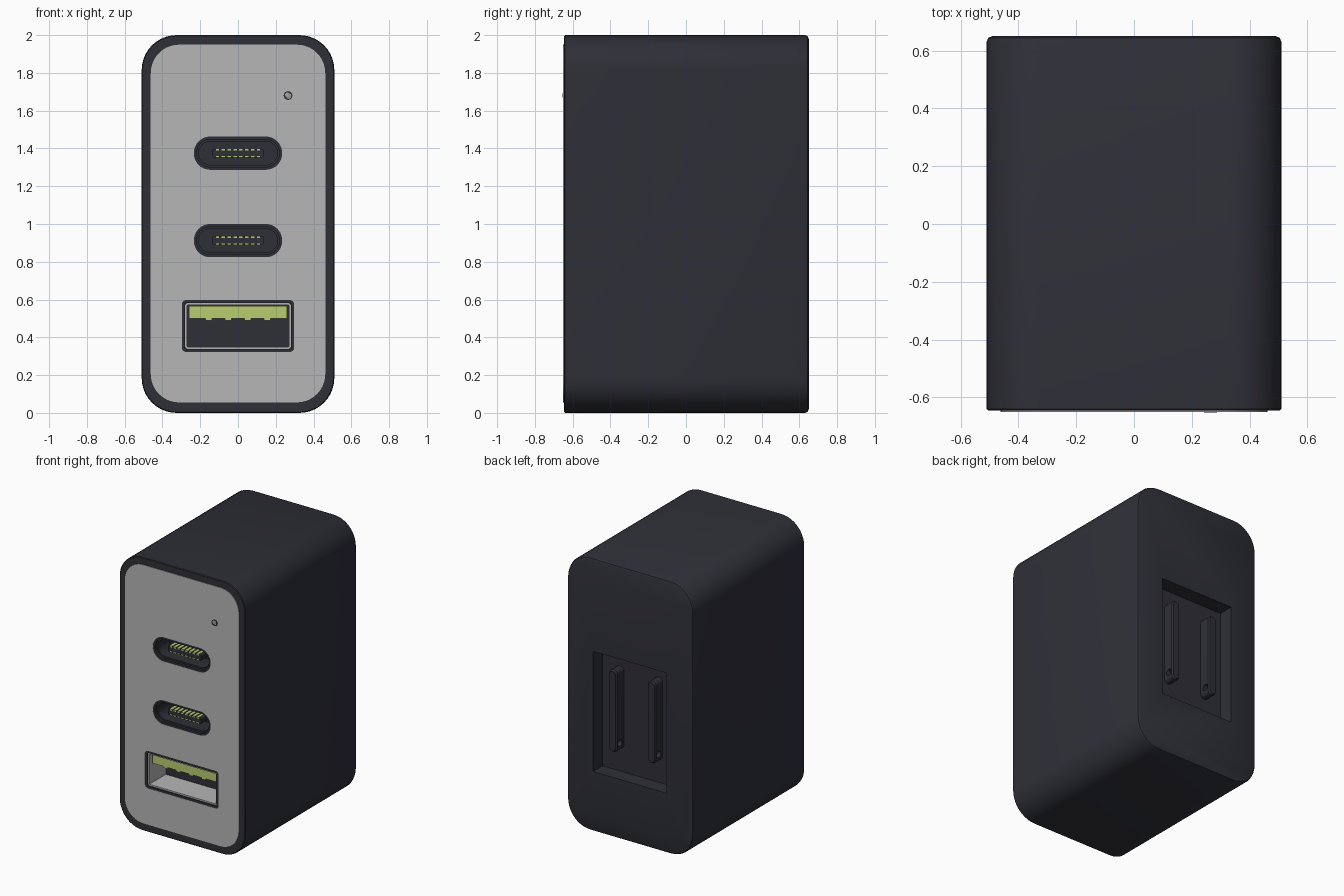
import bpy, bmesh, math

if "Cube" in bpy.data.objects:
    bpy.data.objects.remove(bpy.data.objects["Cube"])


def material(name, rgb):
    m = bpy.data.materials.new(name)
    m.diffuse_color = (*rgb, 1)
    m.use_nodes = True
    m.node_tree.nodes["Principled BSDF"].inputs["Base Color"].default_value = m.diffuse_color
    return m


DARK = material("dark plastic", (0.028, 0.029, 0.039))
GREY = material("grey face", (0.47, 0.47, 0.47))
GREEN = material("green contacts", (0.48, 0.61, 0.16))
LIGHT = material("indicator grey", (0.36, 0.36, 0.36))


def outline(cx, cz, hw, hh, r, seg=10):
    """Rounded rectangle in the xz plane."""
    pts = []
    for i, (sx, sz) in enumerate([(1, 1), (-1, 1), (-1, -1), (1, -1)]):
        for k in range(seg + 1):
            a = math.pi / 2 * (i + k / seg)
            pts.append((cx + sx * (hw - r) + r * math.cos(a),
                        cz + sz * (hh - r) + r * math.sin(a)))
    return pts


def finish(name, bm, mat):
    bmesh.ops.remove_doubles(bm, verts=bm.verts, dist=1e-5)
    bmesh.ops.recalc_face_normals(bm, faces=bm.faces)
    me = bpy.data.meshes.new(name)
    bm.to_mesh(me)
    bm.free()
    me.materials.append(mat)
    ob = bpy.data.objects.new(name, me)
    bpy.context.collection.objects.link(ob)
    return ob


def loft(name, cx, cz, sections, mat, closed=False):
    """Skin rounded rectangles (y, half width, half height, radius); closed makes a tube."""
    bm = bmesh.new()
    loops = [[bm.verts.new((x, y, z)) for x, z in outline(cx, cz, hw, hh, r)]
             for y, hw, hh, r in sections]
    pairs = list(zip(loops, loops[1:]))
    if closed:
        pairs.append((loops[-1], loops[0]))
    else:
        bm.faces.new(loops[0])
        bm.faces.new(loops[-1])
    n = len(loops[0])
    for a, b in pairs:
        for i in range(n):
            j = (i + 1) % n
            bm.faces.new((a[i], a[j], b[j], b[i]))
    return finish(name, bm, mat)


def ring(name, cx, cz, y0, y1, hw, hh, r, t, mat):
    inner = (hw - t, hh - t, max(r - t, 0.004))
    return loft(name, cx, cz, [(y0, hw, hh, r), (y1, hw, hh, r),
                               (y1, *inner), (y0, *inner)], mat, True)


def boxes(name, items, mat):
    """Several boxes (x0, x1, y0, y1, z0, z1) in one object."""
    bm = bmesh.new()
    for x0, x1, y0, y1, z0, z1 in items:
        vs = bmesh.ops.create_cube(bm, size=1)["verts"]
        for v in vs:
            v.co = ((x0 + x1) / 2 + v.co.x * (x1 - x0),
                    (y0 + y1) / 2 + v.co.y * (y1 - y0),
                    (z0 + z1) / 2 + v.co.z * (z1 - z0))
    return finish(name, bm, mat)


def cut(ob, cutters):
    for c in cutters:
        m = ob.modifiers.new("cut", 'BOOLEAN')
        m.operation, m.solver, m.object = 'DIFFERENCE', 'EXACT', c
    bpy.context.view_layer.update()
    ev = ob.evaluated_get(bpy.context.evaluated_depsgraph_get())
    me = bpy.data.meshes.new_from_object(ev)
    ob.modifiers.clear()
    ob.data = me


# housing with softened back edge, and the front plate
housing = loft("housing", 0, 1, [(-0.645, 0.505, 0.995, 0.18), (-0.64, 0.51, 1, 0.185),
                                 (0.63, 0.51, 1, 0.185), (0.644, 0.504, 0.994, 0.18),
                                 (0.65, 0.49, 0.98, 0.165)], DARK)
plate = loft("front_plate", 0, 1.0025, [(-0.65, 0.462, 0.947, 0.15),
                                        (-0.63, 0.462, 0.947, 0.15)], GREY)

# port pockets and the prong recess
PORTS_C = (1.375, 0.912)
A_Z = 0.46
cutters = [loft("slot_cutter", 0, z, [(-0.8, 0.234, 0.088, 0.087),
                                      (-0.5, 0.234, 0.088, 0.087)], DARK) for z in PORTS_C]
cutters.append(loft("wide_port_cutter", 0, A_Z, [(-0.8, 0.297, 0.137, 0.022),
                                                 (-0.45, 0.297, 0.137, 0.022)], DARK))
recess = boxes("recess_cutter", [(-0.297, 0.297, 0.54, 0.8, 0.44, 1.32)], DARK)
cut(plate, cutters)
cut(housing, cutters + [recess])

# small oval ports: lip, tongue and two rows of contacts
for k, z in enumerate(PORTS_C, 1):
    ring(f"oval_port_lip_{k}", 0, z, -0.648, -0.5, 0.235, 0.089, 0.088, 0.016, DARK)
    ring(f"oval_port_shell_{k}", 0, z, -0.63, -0.5, 0.22, 0.074, 0.073, 0.012, DARK)
    loft(f"oval_port_tongue_{k}", 0, z, [(-0.62, 0.135, 0.022, 0.008),
                                         (-0.49, 0.135, 0.022, 0.008)], DARK)
    pins = []
    for i in range(8):
        x = -0.1085 + i * 0.031
        for s in (-1, 1):
            pins.append((x - 0.009, x + 0.009, -0.622, -0.52,
                         z + s * 0.019 - 0.005, z + s * 0.019 + 0.005))
    boxes(f"oval_port_contacts_{k}", pins, GREEN)

# wide port: dark lip, grey shell, tongue with hanging contacts
ring("wide_port_lip", 0, A_Z, -0.648, -0.45, 0.298, 0.138, 0.022, 0.017, DARK)
ring("wide_port_shell", 0, A_Z, -0.64, -0.45, 0.281, 0.121, 0.012, 0.011, GREY)
boxes("wide_port_tongue", [(-0.26, 0.26, -0.62, -0.44, 0.5, 0.567)]
      + [(x - 0.017, x + 0.017, -0.619, -0.46, 0.489, 0.502)
         for x in (-0.155, -0.052, 0.052, 0.155)], GREEN)

# indicator lamp
ring("lamp_rim", 0.265, 1.68, -0.652, -0.64, 0.023, 0.023, 0.0229, 0.006, DARK)
loft("lamp", 0.265, 1.68, [(-0.653, 0.009, 0.009, 0.0089), (-0.6515, 0.015, 0.015, 0.0149),
                           (-0.64, 0.018, 0.018, 0.0179)], LIGHT)

# folded prongs in the back recess, each with a cross hole
bm = bmesh.new()
bmesh.ops.create_cone(bm, cap_ends=True, segments=20, radius1=0.024, radius2=0.024, depth=1)
for v in bm.verts:
    v.co = (v.co.z, 0.585 + v.co.y, 0.67 + v.co.x)
hole = finish("hole_cutter", bm, DARK)
for side, x in (("left", -0.157), ("right", 0.157)):
    prong = loft(f"prong_{side}", x, 0.91, [(0.52, 0.032, 0.3, 0.03), (0.615, 0.032, 0.3, 0.03),
                                            (0.625, 0.024, 0.292, 0.022)], DARK)
    cut(prong, [hole])

for c in cutters + [recess, hole]:
    bpy.data.objects.remove(c)

# smooth rounded parts, keep edges sharp
for ob in bpy.context.collection.objects:
    ob.select_set(True)
    bpy.context.view_layer.objects.active = ob
bpy.ops.object.shade_smooth_by_angle(angle=math.radians(35))
